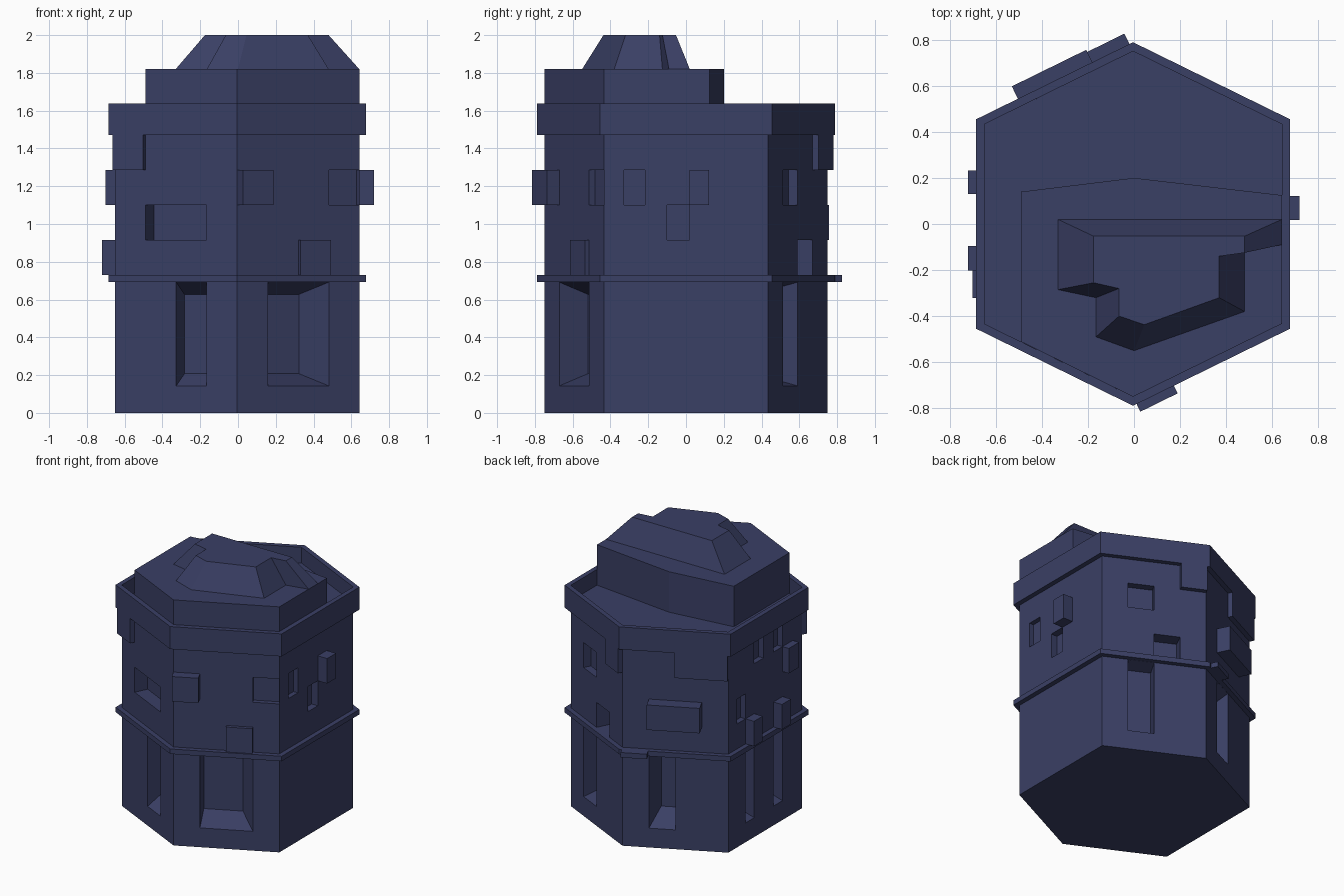
import bpy, bmesh
from mathutils import Vector

if "Cube" in bpy.data.objects:
    bpy.data.objects.remove(bpy.data.objects["Cube"])

navy = bpy.data.materials.new("navy_stone")
navy.diffuse_color = (0.042, 0.05, 0.13, 1)
navy.use_nodes = True
navy.node_tree.nodes["Principled BSDF"].inputs["Base Color"].default_value = navy.diffuse_color

CX = -0.004
HEX = [(-0.646, -0.433), (0, -0.75), (0.646, -0.433), (0.646, 0.433), (0, 0.75), (-0.646, 0.433)]
HEX = [Vector((x + CX, y, 0)) for x, y in HEX]
FRONT_LEFT, FRONT_RIGHT, RIGHT, BACK_RIGHT, BACK_LEFT, LEFT = range(6)
ROWS = [(0.73, 0.915), (0.915, 1.1), (1.1, 1.285), (1.285, 1.47)]
DOOR = (0.143, 0.692)


def make(name, bm):
    bmesh.ops.recalc_face_normals(bm, faces=bm.faces[:])
    me = bpy.data.meshes.new(name)
    bm.to_mesh(me)
    bm.free()
    me.materials.append(navy)
    ob = bpy.data.objects.new(name, me)
    bpy.context.collection.objects.link(ob)
    return ob


def loft(bm, loops, closed=False):
    """Skin equal-length loops; cap the ends, or join last to first if closed."""
    rings = [[bm.verts.new(p) for p in lp] for lp in loops]
    pairs = list(zip(rings, rings[1:]))
    if closed:
        pairs.append((rings[-1], rings[0]))
    n = len(rings[0])
    for a, b in pairs:
        for i in range(n):
            j = (i + 1) % n
            bm.faces.new((a[i], a[j], b[j], b[i]))
    if not closed:
        bm.faces.new(rings[0][::-1])
        bm.faces.new(rings[-1])


def level(pts, z):
    return [(p[0], p[1], z) for p in pts]


def hexagon(offset):
    """Body outline pushed out by a wall offset."""
    kx, ky = (0.646 + offset) / 0.646, offset / 0.898
    out = []
    for p in HEX:
        x = (p.x - CX) * kx
        y = 0.75 + ky if abs(x) < 1e-6 else 0.75 + ky - abs(x) * 0.4907
        out.append((x + CX, y if p.y > 0 else -y))
    return out


def wall_rect(face, t0, t1, z0, z1, d):
    """Rectangle on a wall; t runs left to right seen from outside, d is outward."""
    a, b = HEX[face], HEX[(face + 1) % 6]
    e = b - a
    n = Vector((e.y, -e.x, 0)).normalized() * d
    return [a + e * t + n + Vector((0, 0, z)) for t, z in ((t0, z0), (t1, z0), (t1, z1), (t0, z1))]


# main hexagonal body
bm = bmesh.new()
loft(bm, [level(HEX, 0), level(HEX, 1.52)])
body = make("tower_body", bm)

# recessed windows: face, t range, row, depth
recesses = [
    (FRONT_LEFT, 0.25, 0.75, 1, 0.1),
    (FRONT_RIGHT, 0.75, 1.0, 2, 0.035),
    (RIGHT, 0.122, 0.25, 2, 0.035),
    (RIGHT, 0.385, 0.52, 1, 0.05),
    (BACK_RIGHT, 0.25, 0.5, 2, 0.055),
    (BACK_RIGHT, 0.5, 0.75, 0, 0.1),
    (LEFT, 0.35, 0.477, 3, 0.04),
    (LEFT, 0.61, 0.733, 3, 0.04),
    (LEFT, 0.116, 0.233, 1, 0.04),
]
# doorways: face, t range, depth, left / right / vertical inset of the back panel
doors = [
    (FRONT_LEFT, 0.5, 0.75, 0.1, 0, 0, 0.065),
    (FRONT_RIGHT, 0.25, 0.75, 0.17, 0, 0.13, 0.065),
    (BACK_RIGHT, 0.25, 0.5, 0.1, 0, 0, 0.025),
    (BACK_LEFT, 0.25, 0.5, 0.17, 0.08, 0, 0.09),
    (LEFT, 0.233, 0.35, 0.1, 0, 0, 0.03),
    (LEFT, 0.61, 0.733, 0.1, 0, 0, 0.03),
]
bm = bmesh.new()
for f, t0, t1, r, d in recesses:
    z0, z1 = ROWS[r]
    loft(bm, [wall_rect(f, t0, t1, z0, z1, 0.02), wall_rect(f, t0, t1, z0, z1, -d)])
for f, t0, t1, d, il, ir, iz in doors:
    z0, z1 = DOOR
    loft(bm, [wall_rect(f, t0, t1, z0, z1, 0.02), wall_rect(f, t0, t1, z0, z1, 0),
              wall_rect(f, t0 + il, t1 - ir, z0 + iz, z1 - iz, -d)])
cutter = make("opening_cutter", bm)
cutter.hide_render = True
cutter.hide_viewport = False
cutter.display_type = 'WIRE'
mod = body.modifiers.new("openings", 'BOOLEAN')
mod.operation = 'DIFFERENCE'
mod.solver = 'EXACT'
mod.object = cutter

# protruding wall blocks: face, t range, row, outward depth
blocks = [
    (FRONT_LEFT, 0, 0.25, 3, 0.035),
    (FRONT_RIGHT, 0, 0.25, 2, 0.072),
    (FRONT_RIGHT, 0.5, 0.75, 0, 0.025),
    (RIGHT, 0.52, 0.64, 2, 0.077),
    (BACK_RIGHT, 0.75, 1.0, 3, 0.035),
    (BACK_LEFT, 0.25, 0.75, 1, 0.095),
    (BACK_LEFT, 0.5, 1.0, 3, 0.035),
    (LEFT, 0.233, 0.35, 0, 0.07),
    (LEFT, 0.61, 0.733, 0, 0.07),
    (LEFT, 0.733, 0.872, 2, 0.052),
]
bm = bmesh.new()
for f, t0, t1, r, d in blocks:
    z0, z1 = ROWS[r]
    loft(bm, [wall_rect(f, t0, t1, z0, z1, 0), wall_rect(f, t0, t1, z0, z1, d)])
make("wall_blocks", bm)

# ledge around the middle, with a thicker step at the back
bm = bmesh.new()
inner, outer = hexagon(-0.004), hexagon(0.035)
loft(bm, [level(inner, 0.693), level(outer, 0.693), level(outer, 0.73), level(inner, 0.73)], True)
loft(bm, [wall_rect(BACK_LEFT, 0, 0.25, 0.693, 0.73, 0), wall_rect(BACK_LEFT, 0, 0.25, 0.693, 0.73, 0.085)])
make("middle_ledge", bm)

# parapet ring
bm = bmesh.new()
inner = hexagon(0)
loft(bm, [level(inner, 1.47), level(outer, 1.47), level(outer, 1.637), level(inner, 1.637)], True)
make("parapet", bm)

# upper tier set toward the front
tier = [(-0.49, 0.14), (-0.49, -0.511), (CX, -0.75), (0.642, -0.433), (0.642, 0.125), (0, 0.2)]
bm = bmesh.new()
loft(bm, [level(tier, 1.52), level(tier, 1.82)])
make("upper_tier", bm)

# sloped roof cap
base = [(-0.33, 0.02), (-0.33, -0.285), (-0.165, -0.32), (-0.165, -0.49), (0, -0.55),
        (0.48, -0.38), (0.48, -0.125), (0.642, -0.09), (0.642, 0.02)]
top = [(-0.175, -0.053), (-0.175, -0.255), (-0.065, -0.28), (-0.065, -0.4), (0.045, -0.437),
       (0.37, -0.32), (0.37, -0.14), (0.48, -0.125), (0.48, -0.053)]
bm = bmesh.new()
loft(bm, [level(base, 1.82), level(top, 2.0)])
make("roof_cap", bm)
